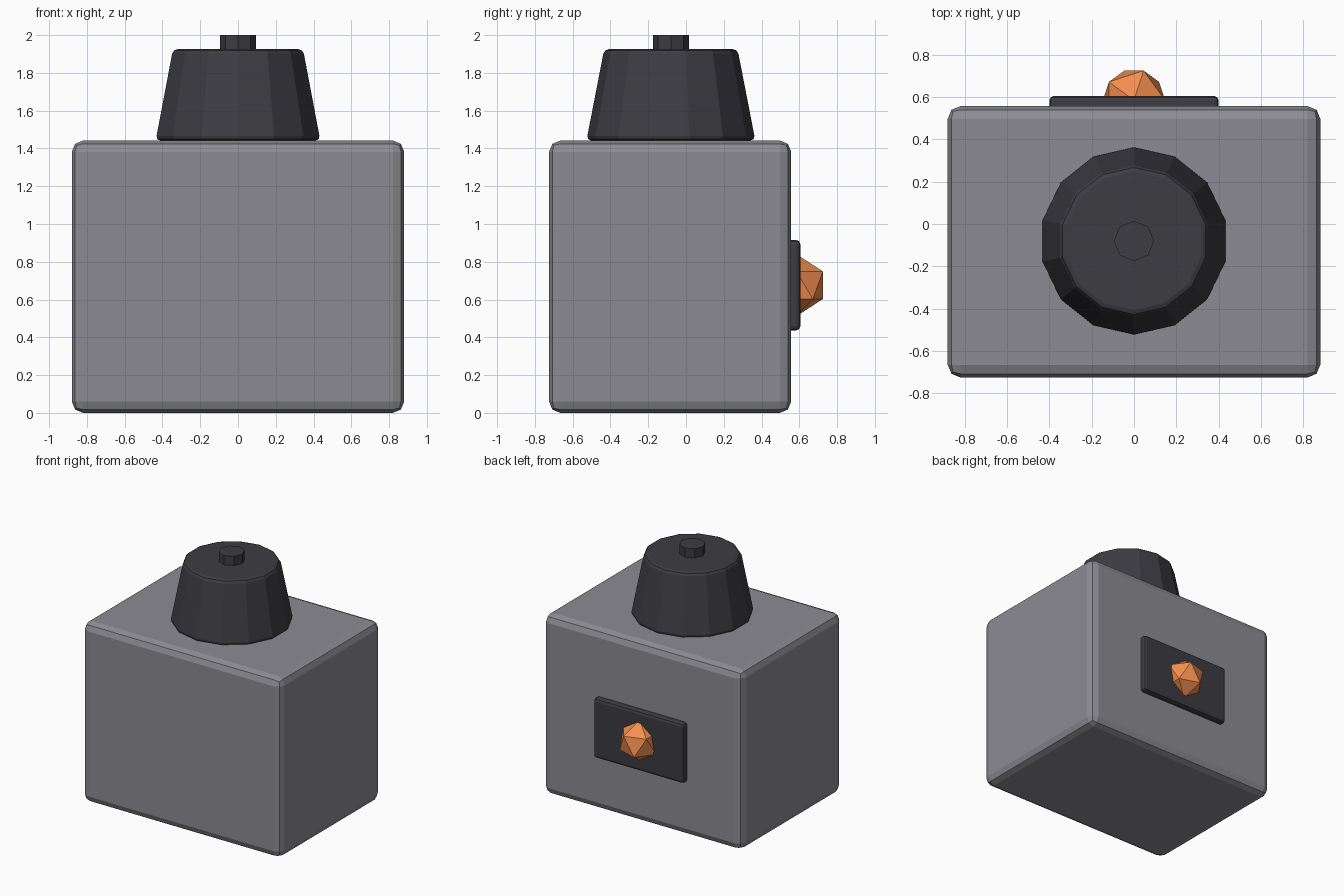
import bpy

if "Cube" in bpy.data.objects:
    bpy.data.objects.remove(bpy.data.objects["Cube"])


def material(name, rgb):
    m = bpy.data.materials.new(name)
    m.diffuse_color = (*rgb, 1)
    m.use_nodes = True
    m.node_tree.nodes["Principled BSDF"].inputs["Base Color"].default_value = m.diffuse_color
    return m


grey = material("grey_metal", (0.26, 0.26, 0.29))
dark = material("dark_metal", (0.045, 0.045, 0.055))
orange = material("orange_light", (0.9, 0.27, 0.08))


def finish(name, mat, bevel=0):
    ob = bpy.context.object
    ob.name = name
    ob.data.materials.append(mat)
    if bevel:
        b = ob.modifiers.new("bevel", 'BEVEL')
        b.width, b.segments = bevel, 2
        b.limit_method, b.angle_limit = 'ANGLE', 0.524
    return ob


def box(name, lo, hi, mat, bevel):
    bpy.ops.mesh.primitive_cube_add(size=1, location=[(a + b) / 2 for a, b in zip(lo, hi)])
    bpy.context.object.scale = [b - a for a, b in zip(lo, hi)]
    bpy.ops.object.transform_apply(location=False, rotation=False, scale=True)
    return finish(name, mat, bevel)


def frustum(name, sides, r1, r2, z1, z2, mat, bevel=0):
    bpy.ops.mesh.primitive_cone_add(vertices=sides, radius1=r1, radius2=r2,
                                    depth=z2 - z1, location=(0, -0.08, (z1 + z2) / 2))
    return finish(name, mat, bevel)


# Main housing and back panel
box("housing", (-0.88, -0.725, 0), (0.88, 0.557, 1.442), grey, 0.06)
box("back_panel", (-0.4, 0.53, 0.437), (0.4, 0.605, 0.915), dark, 0.022)

# Tapered cap with a small stud on top
frustum("top_cap", 14, 0.447, 0.353, 1.442, 1.926, dark, 0.025)
frustum("top_stud", 8, 0.095, 0.095, 1.85, 2.0, dark)

# Faceted lamp on the panel
bpy.ops.mesh.primitive_ico_sphere_add(subdivisions=1, radius=0.164, location=(0, 0.585, 0.676))
finish("panel_lamp", orange)
